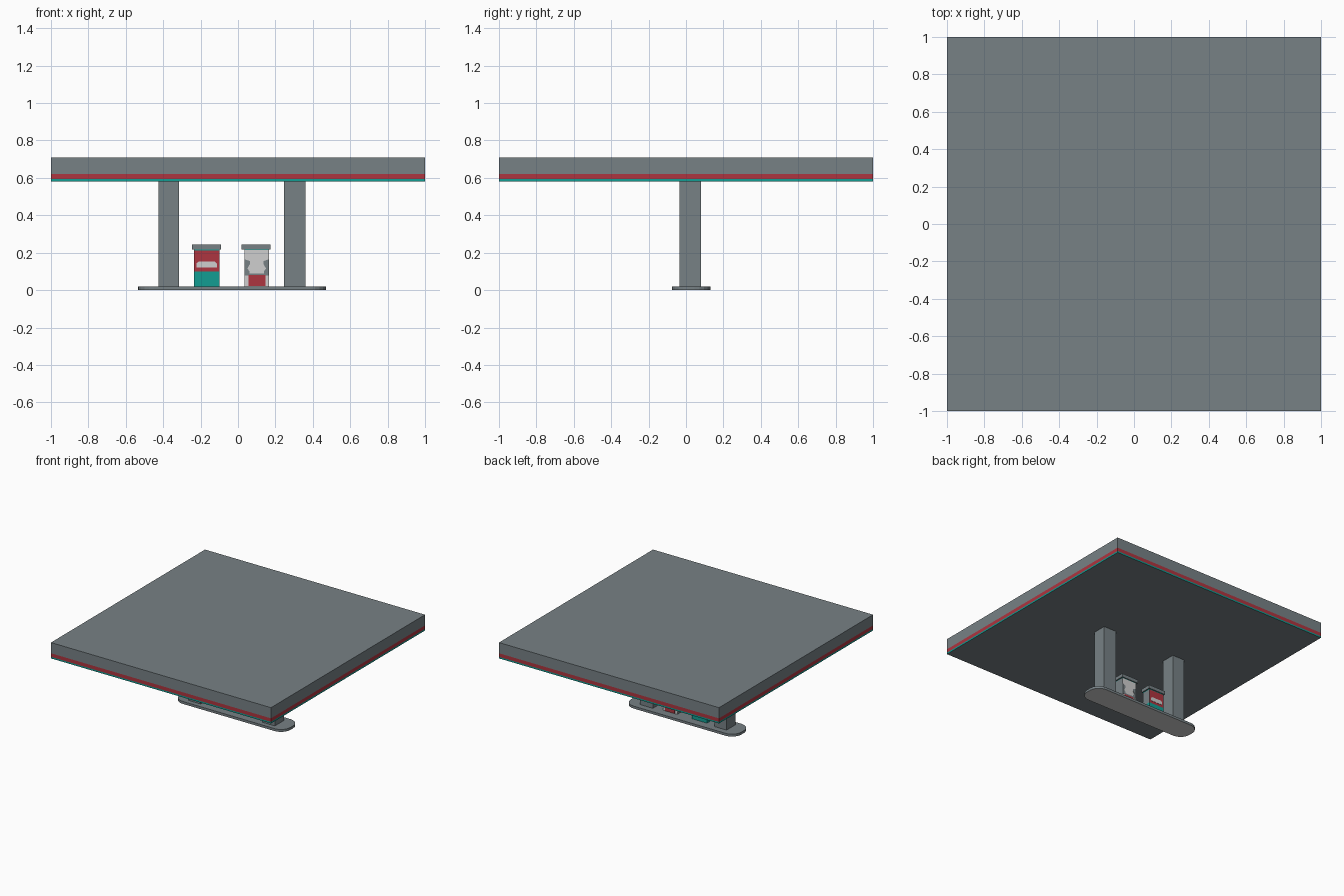
import bpy, bmesh, math
from mathutils import Vector

if "Cube" in bpy.data.objects:
    bpy.data.objects.remove(bpy.data.objects["Cube"])


def material(name, r, g, b):
    m = bpy.data.materials.new(name)
    m.diffuse_color = (r, g, b, 1)
    m.use_nodes = True
    m.node_tree.nodes["Principled BSDF"].inputs["Base Color"].default_value = m.diffuse_color
    return m


MATS = [material("slate grey", 0.185, 0.22, 0.235),
        material("red", 0.42, 0.035, 0.05),
        material("teal", 0.006, 0.34, 0.29),
        material("light grey", 0.62, 0.62, 0.62)]
GREY, RED, TEAL, LIGHT = range(4)


def finish(name, bm, rule):
    """Colour every face by a rule on its centre and normal, then make the object."""
    bmesh.ops.recalc_face_normals(bm, faces=bm.faces[:])
    for f in bm.faces:
        f.material_index = rule(f.calc_center_median(), f.normal)
    me = bpy.data.meshes.new(name)
    bm.to_mesh(me)
    bm.free()
    for m in MATS:
        me.materials.append(m)
    ob = bpy.data.objects.new(name, me)
    bpy.context.collection.objects.link(ob)
    return ob


def box(name, x, y, z, rule, cuts=()):
    """Box from ranges; cuts are heights where the sides are split."""
    bm = bmesh.new()
    bmesh.ops.create_cube(bm, size=1)
    for v in bm.verts:
        v.co = Vector([r[0] + (c + 0.5) * (r[1] - r[0]) for c, r in zip(v.co, (x, y, z))])
    for h in cuts:
        bmesh.ops.bisect_plane(bm, geom=bm.verts[:] + bm.edges[:] + bm.faces[:],
                               plane_co=(0, 0, h), plane_no=(0, 0, 1))
    return finish(name, bm, rule)


def plain(index):
    return lambda c, n: index


def prism(name, points, z, rule):
    """Upright extrusion of an outline in x and y."""
    bm = bmesh.new()
    face = bm.faces.new([bm.verts.new((px, py, z[0])) for px, py in points])
    ext = bmesh.ops.extrude_face_region(bm, geom=[face])
    for v in ext["geom"]:
        if isinstance(v, bmesh.types.BMVert):
            v.co.z = z[1]
    return finish(name, bm, rule)


def panel(name, points, y, index):
    """Thin upright plate on a pump face, outline in x and z."""
    bm = bmesh.new()
    face = bm.faces.new([bm.verts.new((px, y - 0.002, pz)) for px, pz in points])
    ext = bmesh.ops.extrude_face_region(bm, geom=[face])
    for v in ext["geom"]:
        if isinstance(v, bmesh.types.BMVert):
            v.co.y = y + 0.002
    return finish(name, bm, plain(index))


def rect(x0, x1, z0, z1):
    return [(x0, z0), (x1, z0), (x1, z1), (x0, z1)]


# canopy with two stripes round its lower edge
def canopy_rule(c, n):
    if abs(n.z) > 0.5 or c.z > 0.622:
        return GREY
    return RED if c.z > 0.593 else TEAL


box("canopy", (-1, 1), (-1, 1), (0.58, 0.71), canopy_rule, (0.593, 0.622))

# island with rounded corners and a pale underside
x0, x1, y0, y1, r = -0.535, 0.47, -0.075, 0.13, 0.085
outline = []
for k, (cx, cy) in enumerate([(x1 - r, y1 - r), (x0 + r, y1 - r), (x0 + r, y0 + r), (x1 - r, y0 + r)]):
    for i in range(6):
        a = math.radians(90 * k + 18 * i)
        outline.append((cx + r * math.cos(a), cy + r * math.sin(a)))
prism("island", outline, (0, 0.02), lambda c, n: LIGHT if n.z < -0.5 else GREY)

# two columns
for side, xr in (("left", (-0.425, -0.315)), ("right", (0.245, 0.36))):
    box(side + "_column", xr, (-0.035, 0.08), (0.02, 0.58), plain(GREY))

# pump bodies and caps
FRONT, BACK = -0.012, 0.063


def left_rule(c, n):
    if c.z > 0.21 or c.z < 0.1:
        return TEAL
    return RED if abs(n.y) > 0.5 else GREY


def right_rule(c, n):
    if c.z > 0.212:
        return TEAL
    return LIGHT if abs(n.y) > 0.5 else GREY


box("left_pump", (-0.235, -0.1), (FRONT, BACK), (0.02, 0.22), left_rule, (0.1, 0.212))
box("right_pump", (0.035, 0.165), (FRONT, BACK), (0.02, 0.22), right_rule, (0.214,))
for side, xr in (("left", (-0.245, -0.09)), ("right", (0.02, 0.175))):
    box(side + "_pump_cap", xr, (-0.02, 0.071), (0.217, 0.245), plain(GREY))

# painted panels on the front and back of both pumps
for where, y in (("front", FRONT), ("back", BACK)):
    panel(where + "_display", [(-0.222, 0.12), (-0.113, 0.12), (-0.113, 0.143),
                               (-0.125, 0.153), (-0.21, 0.153), (-0.222, 0.143)], y, LIGHT)
    panel(where + "_lower_panel", rect(0.057, 0.147, 0.021, 0.08), y, RED)
    panel(where + "_panel_trim", rect(0.057, 0.147, 0.08, 0.09), y, GREY)
    for side, s in (("left", -1), ("right", 1)):
        panel(where + "_" + side + "_nozzle_recess",
              [(0.1 + s * dx, z) for dx, z in ((0.065, 0.078), (0.038, 0.078), (0.038, 0.1),
                                               (0.05, 0.115), (0.036, 0.14), (0.036, 0.155),
                                               (0.065, 0.165))], y, GREY)
